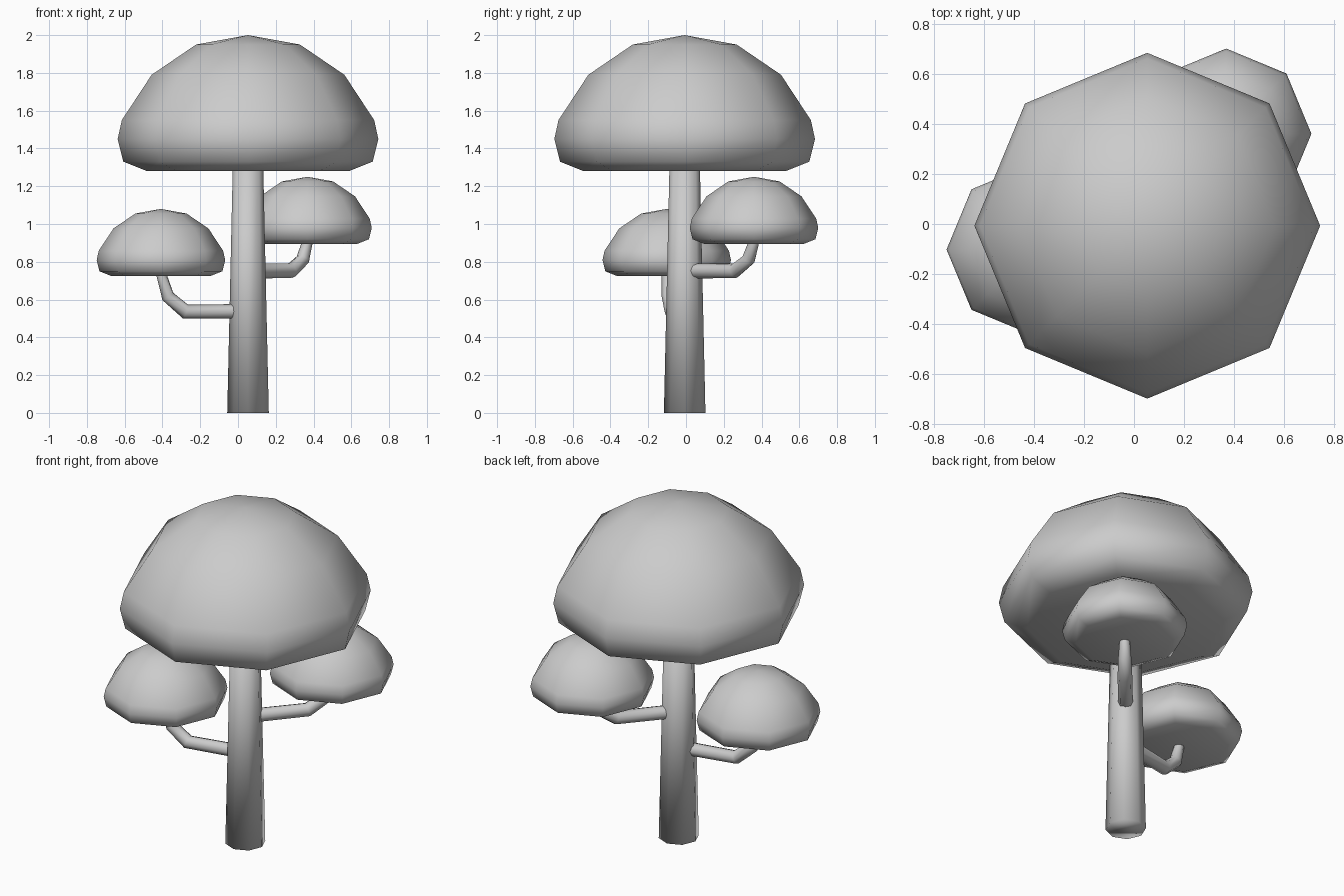
import bpy, bmesh
from math import cos, sin, pi
from mathutils import Vector

if "Cube" in bpy.data.objects:
    bpy.data.objects.remove(bpy.data.objects["Cube"])

SIDES = 8
AXIS = Vector((0.053, -0.007, 0))   # trunk centre line


def lathe(name, profile, loc, scale=1.0):
    """Revolve (radius, height) points, bottom to top; radius 0 makes a tip."""
    bm = bmesh.new()
    rings = []
    for r, z in profile:
        if r == 0:
            rings.append([bm.verts.new((0, 0, z * scale))])
        else:
            rings.append([bm.verts.new((r * scale * cos(2 * pi * i / SIDES),
                                        r * scale * sin(2 * pi * i / SIDES),
                                        z * scale)) for i in range(SIDES)])
    for a, b in zip(rings, rings[1:]):
        for i in range(SIDES):
            j = (i + 1) % SIDES
            bm.faces.new((a[i], a[j], b[0]) if len(b) == 1 else (a[i], a[j], b[j], b[i]))
    bm.faces.new(rings[0][::-1])
    if len(rings[-1]) > 1:
        bm.faces.new(rings[-1])
    for f in bm.faces:
        f.smooth = True
    me = bpy.data.meshes.new(name)
    bm.to_mesh(me)
    bm.free()
    ob = bpy.data.objects.new(name, me)
    ob.location = loc
    bpy.context.collection.objects.link(ob)
    return ob


def branch(name, tip, z0, z1, radius):
    """Tapered bent tube running outwards from the trunk and up into a crown."""
    cu = bpy.data.curves.new(name, 'CURVE')
    cu.dimensions = '3D'
    cu.bevel_depth = radius
    cu.bevel_resolution = 2
    cu.use_fill_caps = True
    h = z1 - z0
    steps = [(0.05, 0, 1), (0.72, 0, 1), (0.92, 0.42 * h, 0.9),
             (0.99, h, 0.72), (1.0, h + 0.06, 0.7)]
    sp = cu.splines.new('POLY')
    sp.points.add(len(steps) - 1)
    for p, (t, dz, r) in zip(sp.points, steps):
        xy = AXIS.lerp(Vector((*tip, 0)), t)
        p.co = (xy.x, xy.y, z0 + dz, 1)
        p.radius = r
    sp.use_smooth = True
    ob = bpy.data.objects.new(name, cu)
    bpy.context.collection.objects.link(ob)
    bpy.ops.object.select_all(action='DESELECT')
    ob.select_set(True)
    bpy.context.view_layer.objects.active = ob
    bpy.ops.object.convert(target='MESH')


# Trunk
lathe("trunk", [(0.11, 0), (0.08, 1.33)], AXIS)

# Domed crowns, all from one profile
CROWN = [(0.535, 0), (0.66, 0.05), (0.69, 0.17), (0.668, 0.27),
         (0.51, 0.51), (0.275, 0.67), (0, 0.72)]
lathe("main_crown", CROWN, AXIS + Vector((0, 0, 1.28)))
lathe("left_crown", CROWN, (-0.408, -0.102, 0.725), 0.493)
lathe("right_crown", CROWN, (0.368, 0.36, 0.895), 0.493)

# Branches
branch("left_branch", (-0.408, -0.102), 0.537, 0.725, 0.039)
branch("right_branch", (0.368, 0.36), 0.752, 0.895, 0.04)
